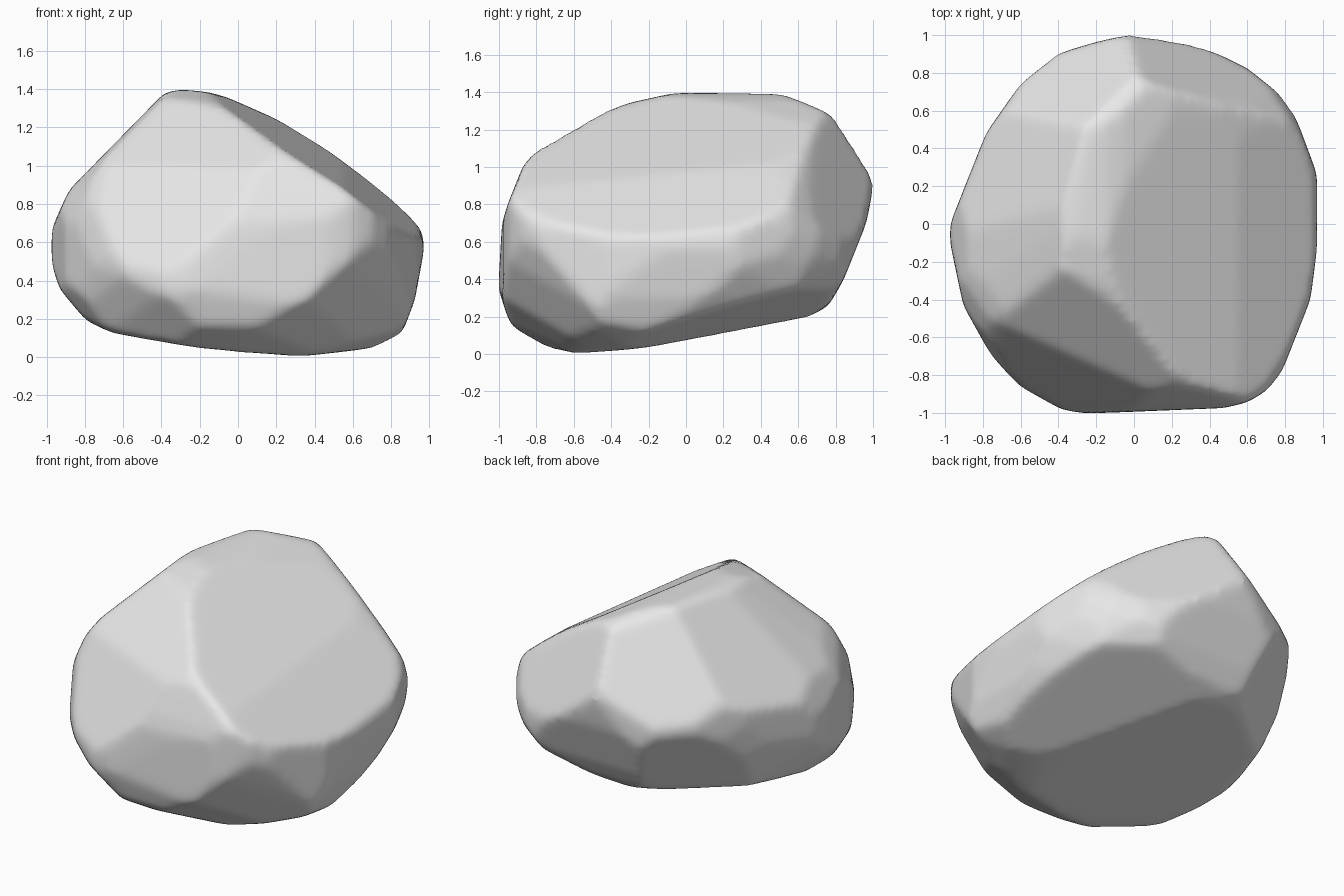
import bpy, bmesh, math
from mathutils import Vector
from mathutils.geometry import convex_hull_2d

cube = bpy.data.objects.get("Cube")
if cube:
    bpy.data.objects.remove(cube, do_unlink=True)

# Block of stone to be carved
bm = bmesh.new()
bmesh.ops.create_cube(bm, size=4)


def cut(co, normal):
    """Slice off everything beyond a plane and cap the opening."""
    geom = bm.verts[:] + bm.edges[:] + bm.faces[:]
    bmesh.ops.bisect_plane(bm, geom=geom, dist=1e-5, plane_co=co,
                           plane_no=normal.normalized(), clear_outer=True)
    rim = [e for e in bm.edges if e.is_boundary]
    if rim:
        bmesh.ops.holes_fill(bm, edges=rim, sides=0)


def carve(azimuth, elevation, centre_z, slack, outline):
    """Trim the block to a convex outline along one direction."""
    a, e = math.radians(azimuth), math.radians(elevation)
    toward = Vector((math.sin(a) * math.cos(e), -math.cos(a) * math.cos(e), math.sin(e)))
    right = Vector((math.cos(a), math.sin(a), 0))
    up = toward.cross(right)
    pts = [Vector(p) for p in outline]
    pts = [pts[i] for i in convex_hull_2d(pts)]
    mid = sum(pts, Vector((0, 0))) / len(pts)
    for p, q in zip(pts, pts[1:] + pts[:1]):
        d = q - p
        n = Vector((d.y, -d.x)).normalized()
        if n.dot(p - mid) < 0:
            n = -n
        p = p + n * slack
        cut(Vector((0, 0, centre_z)) + right * p.x + up * p.y, right * n.x + up * n.y)


# Outline across the width
carve(0, 0, 0, .004, [
    (-.97, .67), (-.97, .48), (-.93, .36), (-.78, .18), (-.67, .13), (-.2, .05),
    (.27, 0), (.7, .05), (.82, .1), (.86, .14), (.92, .3), (.97, .57), (.96, .65),
    (.92, .72), (.84, .8), (.45, 1.09), (.2, 1.24), (-.05, 1.35), (-.15, 1.38),
    (-.3, 1.395), (-.38, 1.38), (-.88, .87)])
# Outline along the depth
carve(90, 0, 0, .004, [
    (-1, .35), (-.94, .17), (-.88, .11), (-.75, .04), (-.59, 0), (-.2, .04),
    (.65, .19), (.76, .26), (.84, .4), (.96, .7), (1, .9), (.96, 1.05), (.88, 1.2),
    (.8, 1.27), (.6, 1.37), (.5, 1.39), (-.05, 1.395), (-.3, 1.34), (-.54, 1.26),
    (-.8, 1.09), (-.87, 1), (-.95, .8), (-.98, .7)])
# Outline in plan
carve(0, 90, 0, .004, [
    (-.03, 1), (.25, .96), (.4, .92), (.6, .82), (.75, .7), (.84, .6), (.97, .25),
    (.97, -.1), (.93, -.4), (.78, -.78), (.7, -.88), (.6, -.94), (.48, -.97),
    (-.25, -1), (-.38, -.98), (-.6, -.86), (-.75, -.7), (-.9, -.43), (-.97, -.1),
    (-.97, 0), (-.74, .58), (-.6, .74), (-.4, .9), (-.2, .96)])
# Diagonal outlines
carve(35, 25, .7, .008, [
    (.07, .86), (.47, .78), (.54, .72), (.88, .24), (.99, .07), (1.02, -.05),
    (1, -.19), (.94, -.34), (.84, -.5), (.72, -.65), (.57, -.8), (.39, -.87),
    (.16, -.91), (-.06, -.92), (-.49, -.83), (-.7, -.76), (-.89, -.56), (-.98, -.4),
    (-1.02, -.23), (-1.01, -.07), (-.98, .07), (-.91, .22), (-.82, .32), (-.29, .72)])
carve(215, 25, .7, .008, [
    (.15, .69), (.27, .7), (.32, .66), (.79, .37), (.88, .26), (.97, .1), (1.01, -.13),
    (.99, -.34), (.88, -.5), (.72, -.6), (.36, -.69), (-.08, -.71), (-.33, -.69),
    (-.6, -.6), (-.86, -.46), (-.97, -.32), (-1.03, -.16), (-1.02, -.04), (-.99, .08),
    (-.93, .15), (-.67, .26), (-.18, .49)])
carve(145, -25, .7, .008, [
    (.38, .81), (.48, .8), (.56, .77), (.7, .63), (.8, .5), (.91, .18), (.91, .01),
    (.87, -.22), (.78, -.43), (.68, -.58), (.56, -.71), (.24, -.86), (-.04, -.92),
    (-.34, -.92), (-.56, -.83), (-.85, -.61), (-1.01, -.37), (-1.1, -.16),
    (-1.03, .01), (-.75, .27), (-.55, .42), (.04, .72)])

# Broad broken facets: outward normal and a point on the plane
for normal, point in [
    ((.6, -.1, 1), (0, 0, 1.305)),               # long slope
    ((.8, -.1, 1), (0, 0, 1.415)),               # long slope, outer part
    ((-.15, -.36, .42), (-.36, -.2, 1.40)),      # upper front
    ((-.3, -.7, .4), (-.3, -.98, .51)),          # lower front
    ((.183, .322, .176), (.05, .77, 1.275)),     # back, left corner
    ((-.2, .294, .223), (-.25, .52, 1.40)),      # back, right corner
    ((-.65, .76, -.53), (-.62, .71, .69)),       # back, right corner, lower part
    ((-.228, .061, .206), (-.39, .05, 1.39)),    # right flank
    ((-.12, .13, -1), (0, 0, .115)),             # underside
    ((.126, .168, -.535), (0, .65, .185)),       # underside, left part
]:
    cut(Vector(point), Vector(normal))

# Closed skin around the carved block
bmesh.ops.remove_doubles(bm, verts=bm.verts[:], dist=.002)
corners = [v.co.copy() for v in bm.verts]
bm.free()
bm = bmesh.new()
for co in corners:
    bm.verts.new(co)
bmesh.ops.convex_hull(bm, input=bm.verts[:])
loose = [v for v in bm.verts if not v.link_faces]
bmesh.ops.delete(bm, geom=loose, context='VERTS')
bmesh.ops.recalc_face_normals(bm, faces=bm.faces[:])
mesh = bpy.data.meshes.new("boulder")
bm.to_mesh(mesh)
bm.free()
rock = bpy.data.objects.new("boulder", mesh)
bpy.context.collection.objects.link(rock)

# Plain stone colour
stone = bpy.data.materials.new("stone_grey")
stone.use_nodes = True
colour = (.8, .8, .8, 1)
stone.diffuse_color = colour
stone.node_tree.nodes["Principled BSDF"].inputs["Base Color"].default_value = colour
mesh.materials.append(stone)

# Worn edges
mod = rock.modifiers.new("even_surface", 'REMESH')
mod.mode = 'VOXEL'
mod.voxel_size = .025
mod.use_smooth_shade = True
mod = rock.modifiers.new("worn_edges", 'SMOOTH')
mod.factor = .5
mod.iterations = 14
